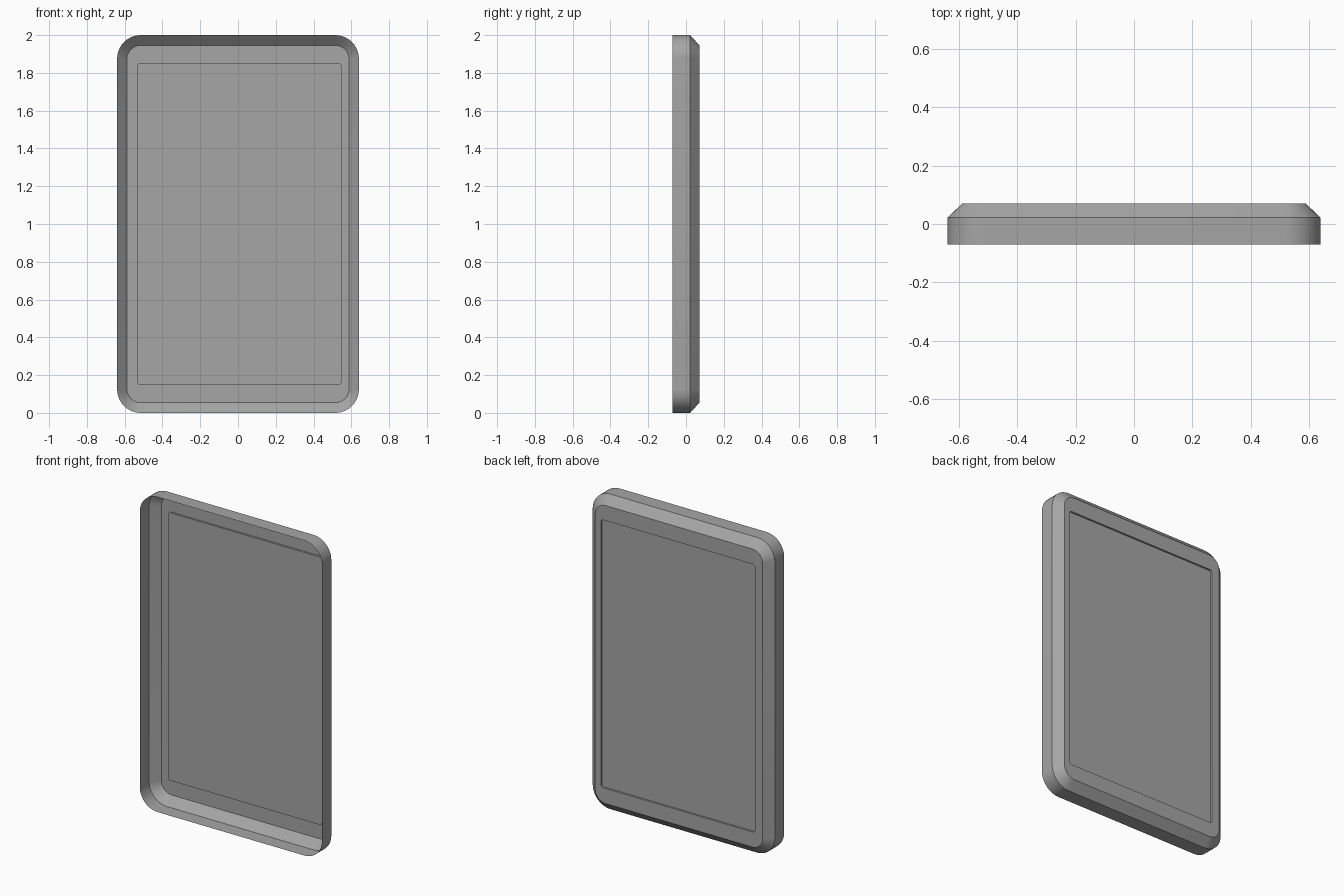
import bpy
import bmesh
from math import cos, sin, pi

if "Cube" in bpy.data.objects:
    bpy.data.objects.remove(bpy.data.objects["Cube"], do_unlink=True)

SEGMENTS = 10      # steps per rounded corner
FRONT, SHOULDER, BACK = -0.071, 0.022, 0.071
STEP = 0.012       # depth of the recessed panel

grey = bpy.data.materials.new("mid_grey")
grey.use_nodes = True
grey.diffuse_color = (0.38, 0.38, 0.38, 1)
grey.node_tree.nodes["Principled BSDF"].inputs["Base Color"].default_value = grey.diffuse_color


def rounded_loop(bm, half_w, half_h, radius, y, shift=0.0):
    """Ring of vertices around an upright rounded rectangle."""
    ring = []
    for i, (sx, sz) in enumerate([(1, 1), (-1, 1), (-1, -1), (1, -1)]):
        for k in range(SEGMENTS + 1):
            a = (i + k / SEGMENTS) * pi / 2
            x = shift + sx * (half_w - radius) + radius * cos(a)
            z = 1 + sz * (half_h - radius) + radius * sin(a)
            ring.append(bm.verts.new((x, y, z)))
    return ring


def build_sheet(name, profiles, fill_last=False):
    """Skin a thin sheet through successive rings, front to back."""
    bm = bmesh.new()
    rings = [rounded_loop(bm, *p) for p in profiles]
    for a, b in zip(rings, rings[1:]):
        n = len(a)
        for i in range(n):
            j = (i + 1) % n
            bm.faces.new((a[j], a[i], b[i], b[j]))
    if fill_last:
        bm.faces.new(rings[-1][::-1])
    mesh = bpy.data.meshes.new(name)
    bm.to_mesh(mesh)
    bm.free()
    mesh.materials.append(grey)
    obj = bpy.data.objects.new(name, mesh)
    bpy.context.collection.objects.link(obj)
    bpy.ops.object.select_all(action="DESELECT")
    obj.select_set(True)
    bpy.context.view_layer.objects.active = obj
    bpy.ops.object.shade_smooth_by_angle(angle=pi / 6)
    return obj


panel = (0.54, 0.85, 0.014)
panel_shift = 0.007

# Open-fronted tray: side walls, chamfer and flat back rim
build_sheet("tray_shell", [
    (0.64, 1.0, 0.125, FRONT),
    (0.64, 1.0, 0.125, SHOULDER),
    (0.588, 0.946, 0.073, BACK),
    (*panel, BACK, panel_shift),
])

# Shallow recessed panel closing the back
build_sheet("recessed_panel", [
    (*panel, BACK, panel_shift),
    (*panel, BACK - STEP, panel_shift),
], fill_last=True)
